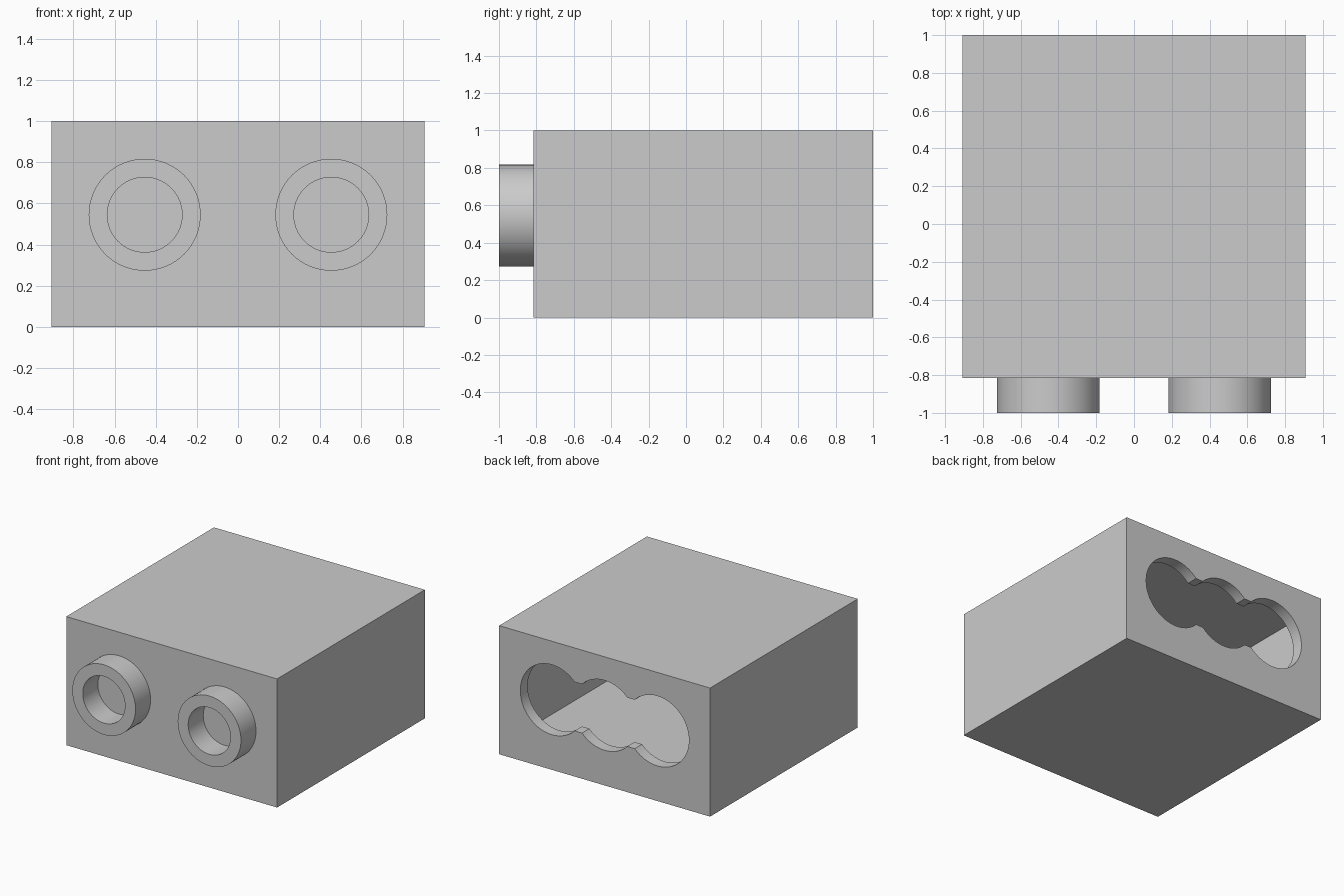
import bpy, bmesh, math
from mathutils import Vector, Matrix

if "Cube" in bpy.data.objects:
    bpy.data.objects.remove(bpy.data.objects["Cube"], do_unlink=True)

# Overall dimensions
HALF_W, HEIGHT = 0.907, 1.0
FRONT, BACK, TIP = -0.815, 1.0, -1.0
WALL, SLAB = 0.09, 0.136
STUD_X, AXIS_Z = 0.4535, 0.545
OUTER_R, BORE_R, SLOT_H = 0.272, 0.182, 0.19

grey = bpy.data.materials.new("light_grey")
grey.use_nodes = True
colour = (0.6, 0.6, 0.6, 1)
grey.diffuse_color = colour
grey.node_tree.nodes["Principled BSDF"].inputs["Base Color"].default_value = colour


def add_object(name, bm):
    bmesh.ops.recalc_face_normals(bm, faces=bm.faces)
    mesh = bpy.data.meshes.new(name)
    bm.to_mesh(mesh)
    bm.free()
    mesh.materials.append(grey)
    obj = bpy.data.objects.new(name, mesh)
    bpy.context.collection.objects.link(obj)
    return obj


def box(name, low, high):
    low, high = Vector(low), Vector(high)
    bm = bmesh.new()
    bmesh.ops.create_cube(bm, size=1)
    bmesh.ops.scale(bm, vec=high - low, verts=bm.verts)
    bmesh.ops.translate(bm, vec=(low + high) / 2, verts=bm.verts)
    return add_object(name, bm)


def cylinder(name, x, radius, y0, y1):
    bm = bmesh.new()
    bmesh.ops.create_cone(bm, cap_ends=True, segments=64, radius1=radius,
                          radius2=radius, depth=y1 - y0)
    bmesh.ops.rotate(bm, matrix=Matrix.Rotation(math.pi / 2, 3, "X"), verts=bm.verts)
    bmesh.ops.translate(bm, vec=(x, (y0 + y1) / 2, AXIS_Z), verts=bm.verts)
    return add_object(name, bm)


def ring(name, x):
    # Open-backed tube seated on the front face
    bm = bmesh.new()
    profile = [(OUTER_R, FRONT), (OUTER_R, TIP), (BORE_R, TIP), (BORE_R, FRONT)]
    verts = [bm.verts.new((x + r, y, AXIS_Z)) for r, y in profile]
    edges = [bm.edges.new(pair) for pair in zip(verts, verts[1:])]
    bmesh.ops.spin(bm, geom=verts + edges, cent=(x, 0, AXIS_Z), axis=(0, 1, 0),
                   angle=math.tau, steps=64)
    bmesh.ops.remove_doubles(bm, verts=bm.verts, dist=0.0005)
    return add_object(name, bm)


def shade(obj):
    bpy.ops.object.select_all(action="DESELECT")
    obj.select_set(True)
    bpy.context.view_layer.objects.active = obj
    bpy.ops.object.shade_smooth_by_angle(angle=math.radians(30))


# Hollow body with a three-lobed socket through its back wall
body = box("body", (-HALF_W, FRONT, 0), (HALF_W, BACK, HEIGHT))
cutters = [box("cavity_cutter", (WALL - HALF_W, FRONT + WALL, SLAB),
               (HALF_W - WALL, BACK - WALL, HEIGHT - SLAB))]
for i, x in enumerate((-STUD_X, 0, STUD_X)):
    cutters.append(cylinder(f"socket_cutter_{i}", x, OUTER_R, BACK - 2 * WALL, BACK + WALL))
cutters.append(box("slot_cutter", (-STUD_X, BACK - 2.5 * WALL, AXIS_Z - SLOT_H),
                   (STUD_X, BACK + 1.5 * WALL, AXIS_Z + SLOT_H)))

for cutter in cutters:
    cutter.hide_render = True
    cut = body.modifiers.new(cutter.name, "BOOLEAN")
    cut.operation, cut.solver, cut.object = "DIFFERENCE", "EXACT", cutter
    bpy.ops.object.select_all(action="DESELECT")
    bpy.context.view_layer.objects.active = body
    body.select_set(True)
    bpy.ops.object.modifier_apply(modifier=cut.name)
    bpy.data.objects.remove(cutter, do_unlink=True)
shade(body)

# Two hollow studs on the front
for side, x in (("right", -STUD_X), ("left", STUD_X)):
    shade(ring(f"{side}_stud", x))
